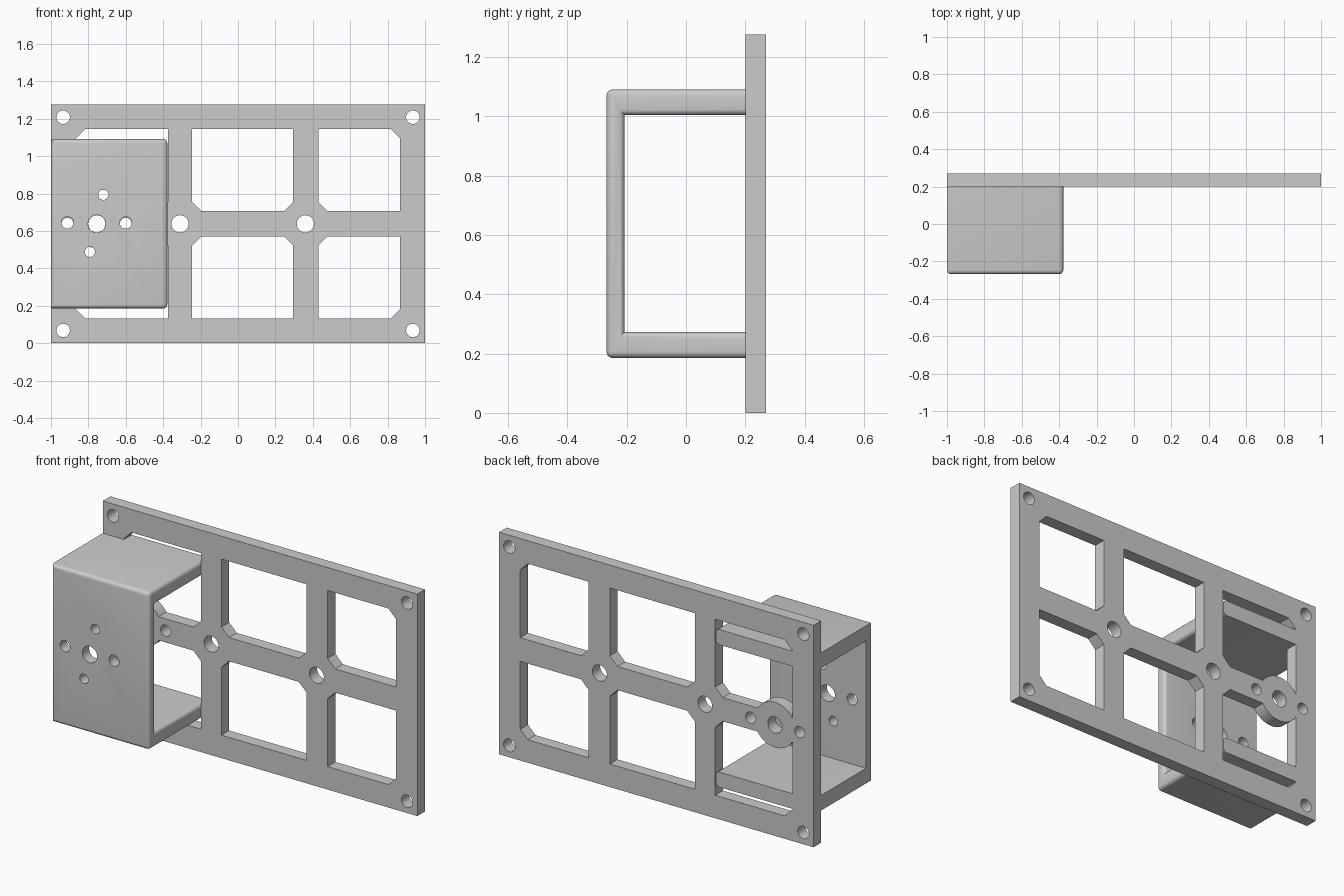
import bpy, bmesh, math
from mathutils import Matrix, Vector

cube = bpy.data.objects.get("Cube")
if cube:
    bpy.data.objects.remove(cube, do_unlink=True)

grey = bpy.data.materials.new("plain_grey")
grey.use_nodes = True
colour = (0.6, 0.6, 0.6, 1)
grey.diffuse_color = colour
grey.node_tree.nodes["Principled BSDF"].inputs["Base Color"].default_value = colour

W, H = 1.0, 1.276            # half width and height of the plate
MID = H / 2                  # height of the centre bar
BACK, FRONT = 0.27, 0.20     # plate faces
BOSS_X, BOSS_R = -0.755, 0.13
CH = 0.048                   # corner chamfer


def activate(ob):
    bpy.ops.object.select_all(action="DESELECT")
    ob.select_set(True)
    bpy.context.view_layer.objects.active = ob


def circle(x, z, r, n=32):
    return [(x + r * math.cos(2 * math.pi * i / n),
             z + r * math.sin(2 * math.pi * i / n)) for i in range(n)]


def window(x0, x1, chamfers, boss=False):
    """Upper window outline, relative to the centre bar, anticlockwise."""
    lo, hi = 0.068, 0.506
    pts = []
    corners = [(x0, lo, 1, 1), (x1, lo, -1, 1), (x1, hi, -1, -1), (x0, hi, 1, -1)]
    for i, (x, z, sx, sz) in enumerate(corners):
        if boss and i == 0:
            # Rounded notch around the boss
            a = math.asin(lo / BOSS_R)
            for k in range(17):
                t = math.pi - a - (math.pi - 2 * a) * k / 16
                pts.append((BOSS_X + BOSS_R * math.cos(t), BOSS_R * math.sin(t)))
        elif i in chamfers:
            pair = [(x, z + sz * CH), (x + sx * CH, z)]
            pts += pair if i % 2 == 0 else pair[::-1]
        else:
            pts.append((x, z))
    return pts


# Plate outline with windows and holes, filled and thickened
curve = bpy.data.curves.new("mounting_plate", "CURVE")
curve.dimensions = "2D"
curve.fill_mode = "BOTH"
curve.extrude = (BACK - FRONT) / 2


def outline(pts):
    sp = curve.splines.new("POLY")
    sp.points.add(len(pts) - 1)
    for p, (x, z) in zip(sp.points, pts):
        p.co = (x, z, 0, 1)
    sp.use_cyclic_u = True


outline([(-W, 0), (W, 0), (W, H), (-W, H)])
for pts in (window(-0.865, -0.375, {1, 3}, True),
            window(-0.245, 0.295, {0, 1}),
            window(0.43, 0.865, {0, 2})):
    for side in (1, -1):
        outline([(x, MID + side * z) for x, z in pts])
for x in (-0.935, 0.935):
    for z in (0.068, H - 0.068):
        outline(circle(x, z, 0.036))
for x, r in ((-0.31, 0.046), (0.36, 0.046), (BOSS_X, 0.046), (-0.912, 0.032), (-0.6, 0.032)):
    outline(circle(x, MID, r))

plate = bpy.data.objects.new("mounting_plate", curve)
bpy.context.collection.objects.link(plate)
plate.rotation_euler.x = math.pi / 2
plate.location.y = (BACK + FRONT) / 2
activate(plate)
bpy.ops.object.convert(target="MESH")
plate = bpy.context.object
plate.data.materials.clear()
plate.data.materials.append(grey)
bpy.ops.object.shade_smooth_by_angle(angle=math.radians(30))

# U-shaped bracket: side profile extruded across, then rounded
X0, X1, END = -W, -0.378, BACK - 0.0005
TOP, LEG, NOSE, WALL = 0.453, 0.366, -0.268, -0.207
half = [(END, LEG), (END, TOP), (NOSE, TOP)]
profile = [(WALL, LEG)] + half + [(y, -z) for y, z in half[::-1]] + [(WALL, -LEG)]
bm = bmesh.new()
face = bm.faces.new([bm.verts.new((X0, y, MID + z)) for y, z in profile])
ext = bmesh.ops.extrude_face_region(bm, geom=[face])
bmesh.ops.translate(bm, vec=(X1 - X0, 0, 0),
                    verts=[v for v in ext["geom"] if isinstance(v, bmesh.types.BMVert)])
bmesh.ops.recalc_face_normals(bm, faces=bm.faces)


def rounded(e):
    a, b = (v.co for v in e.verts)
    at_end = a.y > FRONT and b.y > FRONT
    right_rim = a.x > X1 - 0.001 and b.x > X1 - 0.001
    outer_front = a.y < NOSE + 0.001 and b.y < NOSE + 0.001
    return not at_end and (right_rim or outer_front)


bmesh.ops.bevel(bm, geom=[e for e in bm.edges if rounded(e)], offset=0.022,
                offset_type="OFFSET", segments=5, profile=0.5, affect="EDGES",
                clamp_overlap=True)
mesh = bpy.data.meshes.new("bracket")
bm.to_mesh(mesh)
bm.free()
bracket = bpy.data.objects.new("bracket", mesh)
bpy.context.collection.objects.link(bracket)
mesh.materials.append(grey)

# Holes through the bracket's front wall
bm = bmesh.new()
for x, dz, r in ((BOSS_X, 0, 0.047), (-0.912, 0.006, 0.032), (-0.6, 0.006, 0.032),
                 (-0.72, 0.155, 0.027), (-0.792, -0.15, 0.027)):
    m = Matrix.Translation(Vector((x, NOSE, MID + dz))) @ Matrix.Rotation(math.pi / 2, 4, "X")
    bmesh.ops.create_cone(bm, cap_ends=True, segments=32, radius1=r, radius2=r,
                          depth=0.3, matrix=m)
cut_mesh = bpy.data.meshes.new("hole_cutter")
bm.to_mesh(cut_mesh)
bm.free()
cutter = bpy.data.objects.new("hole_cutter", cut_mesh)
bpy.context.collection.objects.link(cutter)
cutter.hide_render = True
cut = bracket.modifiers.new("holes", "BOOLEAN")
cut.operation = "DIFFERENCE"
cut.solver = "EXACT"
cut.object = cutter
activate(bracket)
bpy.ops.object.modifier_apply(modifier=cut.name)
bpy.data.objects.remove(cutter, do_unlink=True)
activate(bracket)
bpy.ops.object.shade_smooth_by_angle(angle=math.radians(30))
